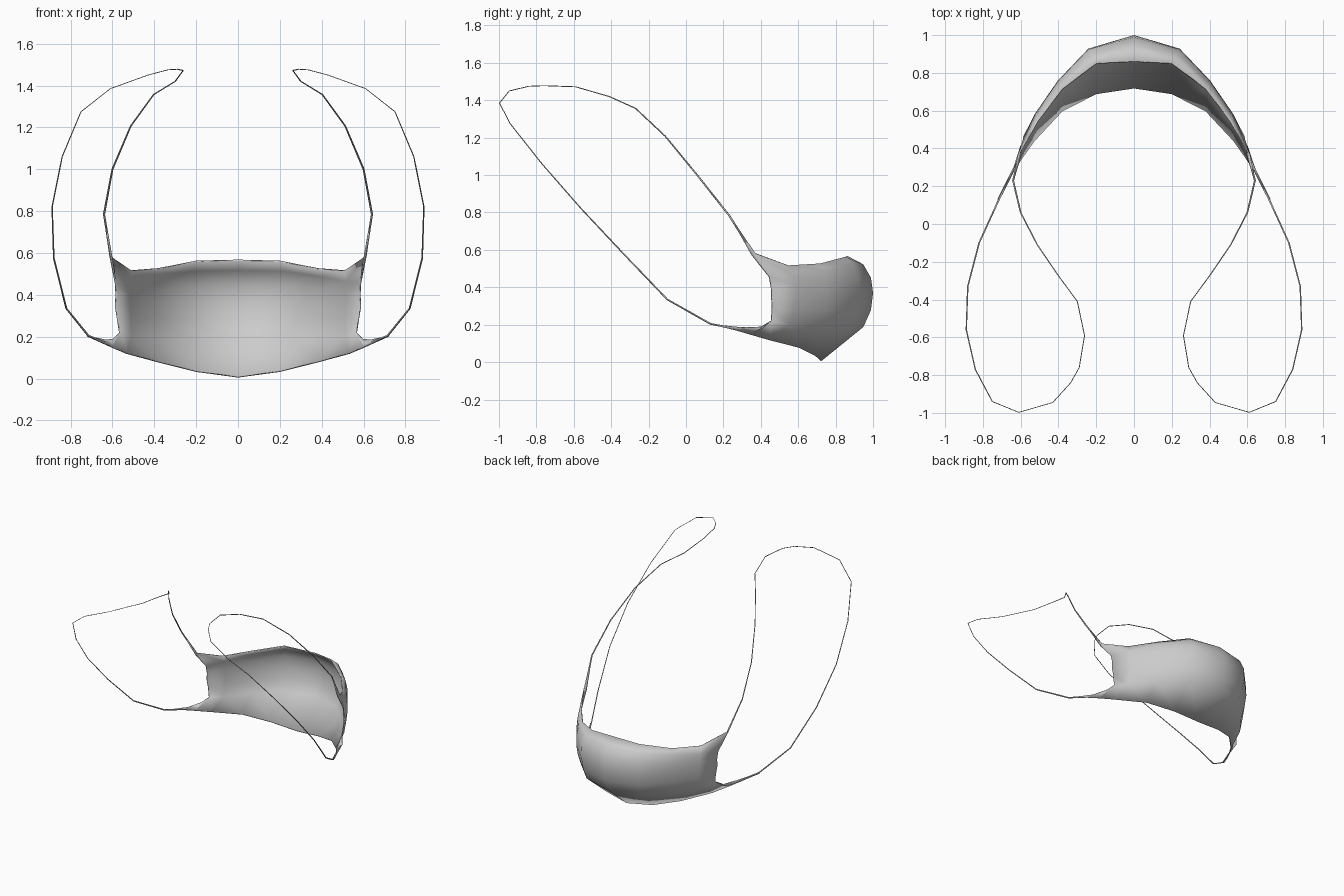
import bpy

# Right half of the mask: columns from the centre to the ear, each bottom -> top
COLUMNS = [
    [(0, .72, .008), (0, .945, .19), (0, .985, .28), (0, .996, .37), (0, .985, .45), (0, .945, .52), (0, .86, .565)],
    [(.2, .69, .035), (.23, .875, .195), (.235, .91, .28), (.24, .925, .37), (.24, .92, .45), (.225, .895, .515), (.2, .85, .56)],
    [(.38, .6, .08), (.39, .715, .2), (.395, .745, .28), (.4, .757, .36), (.4, .753, .43), (.395, .74, .49), (.38, .715, .525)],
    [(.53, .44, .12), (.515, .55, .2), (.515, .575, .28), (.52, .583, .35), (.52, .58, .41), (.52, .57, .465), (.51, .545, .516)],
    [(.6, .34, .15), (.565, .455, .22), (.575, .46, .285), (.585, .457, .345), (.582, .455, .4), (.585, .445, .455), (.61, .37, .582)],
]

# Centre line of the right ear loop, from the top corner round to the bottom one
LOOP = [
    (.607, .36, .58), (.64, .23, .785), (.6, .06, 1.0), (.512, -.11, 1.207), (.403, -.27, 1.357),
    (.3, -.41, 1.42), (.262, -.59, 1.472), (.29, -.76, 1.478), (.335, -.84, 1.475),
    (.43, -.945, 1.45), (.61, -.997, 1.385), (.75, -.94, 1.275), (.84, -.77, 1.06),
    (.888, -.56, .82), (.88, -.33, .575), (.82, -.1, .335), (.715, .13, .205), (.64, .28, .175),
]


def mirror(obj):
    mod = obj.modifiers.new("mirror", 'MIRROR')
    mod.use_clip = True
    mod.merge_threshold = .0005


# Mask shell with tapering corners that run into the loops
rows = len(COLUMNS[0])
verts = [p for col in COLUMNS for p in col]
faces = []
for c in range(len(COLUMNS) - 1):
    for r in range(rows - 1):
        a = c * rows + r
        faces.append((a, a + rows, a + rows + 1, a + 1))
last = (len(COLUMNS) - 1) * rows
n = len(verts)
verts += [(.65, .26, .172), (.635, .3, .184), (.6, .41, .187), (.72, .13, .203),   # lower corner
          (.603, .35, .575), (.64, .23, .787)]                                     # upper corner
faces += [(last, n, n + 1, n + 2, last + 1), (n, n + 3, n + 1),
          (last + rows - 2, n + 4, last + rows - 1), (last + rows - 1, n + 4, n + 5)]
mesh = bpy.data.meshes.new("mask_body")
mesh.from_pydata(verts, [], faces)
mesh.update()
mask = bpy.data.objects.new("mask_body", mesh)
bpy.context.collection.objects.link(mask)
mirror(mask)
shell = mask.modifiers.new("cloth", 'SOLIDIFY')
shell.thickness = .008
shell.offset = 0
bpy.context.view_layer.objects.active = mask
mask.select_set(True)
bpy.ops.object.shade_smooth_by_angle(angle=1.0)

# Thin elastic ear loops, thinnest behind the ear
curve = bpy.data.curves.new("ear_loops", 'CURVE')
curve.dimensions = '3D'
curve.bevel_depth = .003
curve.bevel_resolution = 0
curve.use_fill_caps = True
spline = curve.splines.new('POLY')
spline.points.add(len(LOOP) - 1)
for i, (point, co) in enumerate(zip(spline.points, LOOP)):
    point.co = (*co, 1)
    point.radius = .8 + 1.2 * abs(2 * i / (len(LOOP) - 1) - 1) ** 2
loops = bpy.data.objects.new("ear_loops", curve)
bpy.context.collection.objects.link(loops)
mirror(loops)
